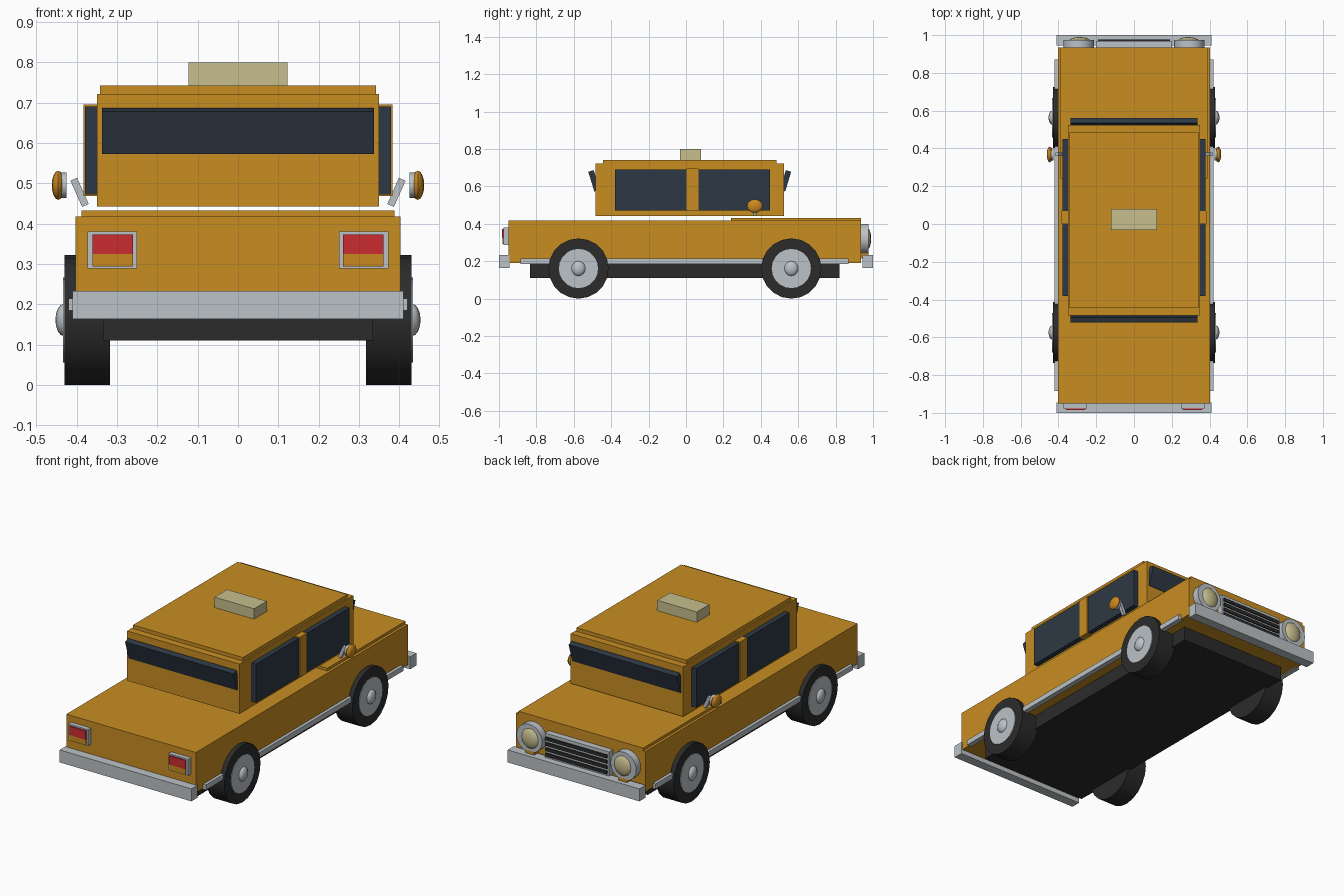
import bpy
import bmesh
from math import radians
from mathutils import Matrix, Vector

cube = bpy.data.objects.get("Cube")
if cube:
    bpy.data.objects.remove(cube, do_unlink=True)


def material(name, r, g, b):
    m = bpy.data.materials.new(name)
    m.use_nodes = True
    m.diffuse_color = (r, g, b, 1)
    m.node_tree.nodes["Principled BSDF"].inputs["Base Color"].default_value = (r, g, b, 1)
    return m


PAINT = material("yellow paint", .58, .27, .016)
AMBER = material("amber", .60, .25, .014)
CHROME = material("chrome", .50, .54, .57)
GLASS = material("dark glass", .027, .04, .058)
BLACK = material("black rubber", .024, .024, .024)
RED = material("red lens", .60, .025, .03)
CREAM = material("cream lens", .57, .52, .27)


def finish(name, bm, mat, matrix, smooth=False):
    mesh = bpy.data.meshes.new(name)
    bmesh.ops.transform(bm, matrix=matrix, verts=bm.verts)
    bmesh.ops.recalc_face_normals(bm, faces=bm.faces)
    bm.to_mesh(mesh)
    bm.free()
    mesh.materials.append(mat)
    obj = bpy.data.objects.new(name, mesh)
    bpy.context.collection.objects.link(obj)
    if smooth:
        bpy.ops.object.select_all(action='DESELECT')
        obj.select_set(True)
        bpy.context.view_layer.objects.active = obj
        bpy.ops.object.shade_smooth_by_angle(angle=radians(35))
    return obj


def box(name, mat, xs, ys, zs, tilt=None):
    """Box from its x, y and z ranges, optionally turned about its centre."""
    lo, hi = Vector((xs[0], ys[0], zs[0])), Vector((xs[1], ys[1], zs[1]))
    bm = bmesh.new()
    bmesh.ops.create_cube(bm, size=1)
    m = Matrix.Translation((lo + hi) / 2)
    if tilt:
        m = m @ Matrix.Rotation(radians(tilt[0]), 4, tilt[1])
    return finish(name, bm, mat, m @ Matrix.Diagonal((hi - lo).to_4d()))


def wide_box(name, mat, half, ys, zs, tilt=None):
    return box(name, mat, (-half, half), ys, zs, tilt)


def disc(name, mat, centre, radius, depth, axis, sides=20):
    bm = bmesh.new()
    bmesh.ops.create_cone(bm, cap_ends=True, segments=sides, radius1=radius, radius2=radius, depth=depth)
    turn = Vector((0, 0, 1)).rotation_difference(Vector(axis)).to_matrix().to_4x4()
    return finish(name, bm, mat, Matrix.Translation(centre) @ turn, True)


def ball(name, mat, centre, size):
    bm = bmesh.new()
    bmesh.ops.create_uvsphere(bm, u_segments=12, v_segments=8, radius=1)
    m = Matrix.Translation(centre) @ Matrix.Diagonal(Vector(size).to_4d())
    return finish(name, bm, mat, m, True)


# Body shell
wide_box("chassis", BLACK, .335, (-.835, .82), (.11, .195))
wide_box("lower_body", PAINT, .403, (-.95, .935), (.19, .417))
wide_box("hood", PAINT, .388, (.24, .935), (.417, .432))
wide_box("cabin", PAINT, .35, (-.485, .525), (.442, .722))
wide_box("roof_panel", PAINT, .342, (-.445, .485), (.722, .742))
wide_box("roof_sign", CREAM, .123, (-.033, .08), (.742, .80))

# Tilted windscreens
wide_box("rear_screen", GLASS, .337, (-.507, -.477), (.575, .685), (17, 'X'))
wide_box("windscreen", GLASS, .337, (.517, .547), (.575, .685), (-17, 'X'))

# Bumpers
wide_box("rear_bumper", CHROME, .41, (-1, -.945), (.163, .233))
wide_box("front_bumper", CHROME, .41, (.945, 1), (.163, .233))

# Grille with dark slots
wide_box("grille", CHROME, .2, (.93, .97), (.237, .373))
for i in range(4):
    z = .254 + i * .03
    wide_box("grille_slot", BLACK, .19, (.965, .976), (z - .008, z + .011))

for s, side in ((1, "left"), (-1, "right")):
    def side_box(name, mat, xs, ys, zs, tilt=None):
        ends = sorted((s * xs[0], s * xs[1]))
        return box(side + "_" + name, mat, ends, ys, zs, tilt)

    # Side windows, pillar and sill trim
    side_box("rear_window", GLASS, (.34, .379), (-.38, .002), (.472, .69))
    side_box("front_window", GLASS, (.34, .379), (.068, .45), (.472, .69))
    side_box("door_pillar", PAINT, (.34, .383), (.002, .068), (.469, .695))
    side_box("sill_trim", CHROME, (.39, .42), (-.885, .87), (.185, .214))

    # Wheels
    for y, end in ((-.575, "rear"), (.563, "front")):
        name = side + "_" + end
        disc(name + "_tyre", BLACK, (s * .374, y, .161), .161, .112, (1, 0, 0))
        disc(name + "_rim", CHROME, (s * .42, y, .161), .105, .028, (1, 0, 0))
        ball(name + "_hub", CHROME, (s * .432, y, .161), (.021, .038, .04))

    # Headlights and turn signals
    disc(side + "_headlight_ring", CHROME, (s * .293, .955, .32), .08, .04, (0, 1, 0))
    ball(side + "_headlight_lens", CREAM, (s * .288, .967, .32), (.057, .023, .06))
    side_box("turn_signal", AMBER, (.262, .315), (.93, .975), (.215, .25))

    # Tail lights
    side_box("tail_housing", CHROME, (.25, .373), (-.976, -.94), (.288, .38))
    side_box("tail_red", RED, (.26, .361), (-.984, -.97), (.324, .373))
    side_box("tail_amber", AMBER, (.26, .361), (-.981, -.97), (.293, .324))

    # Door mirrors
    side_box("mirror_stalk", CHROME, (.384, .402), (.36, .378), (.442, .513), (s * 24, 'Y'))
    disc(side + "_mirror_glass", CHROME, (s * .432, .368, .495), .032, .014, (1, 0, 0), 12)
    ball(side + "_mirror_shell", AMBER, (s * .446, .368, .495), (.016, .042, .036))
